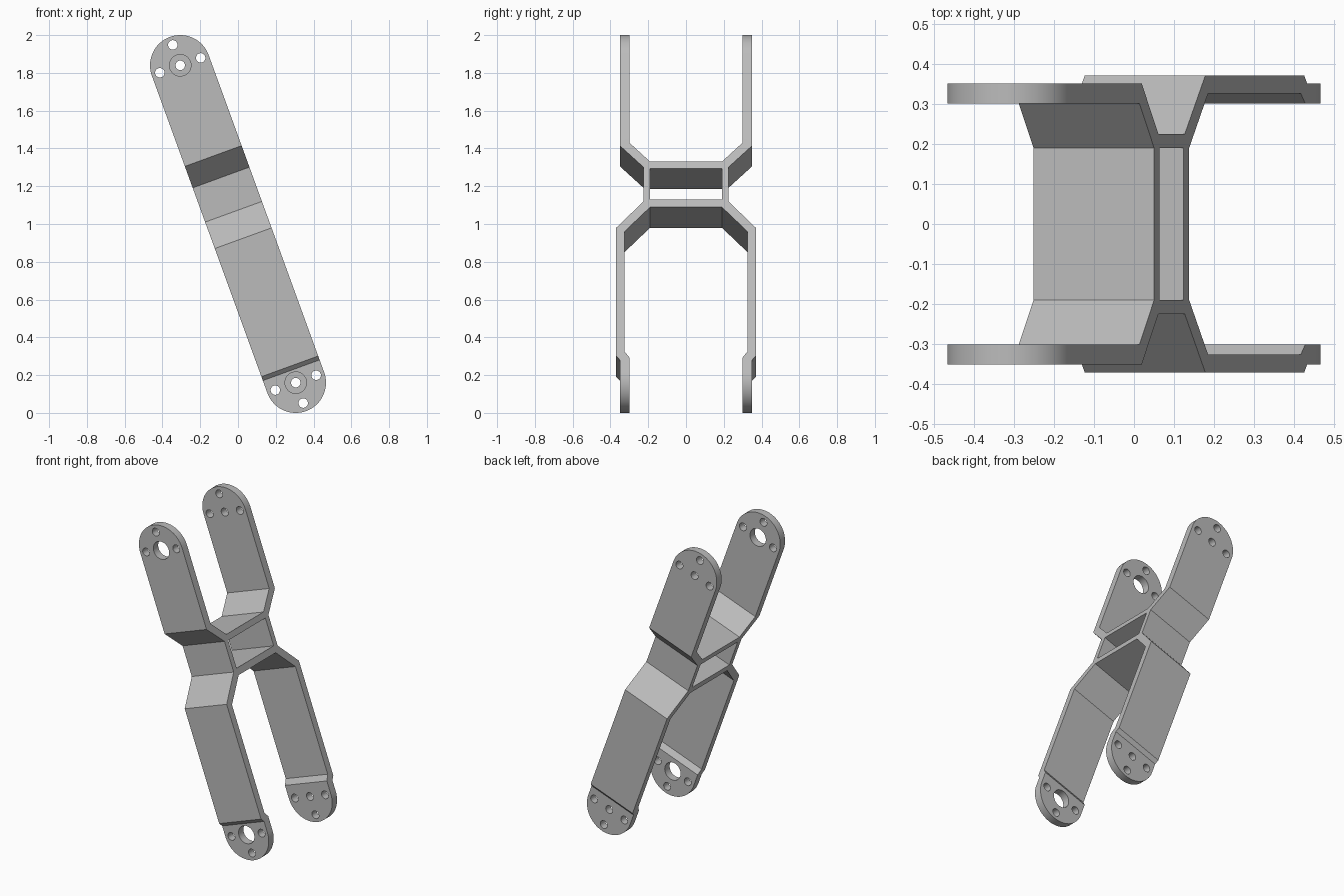
import bpy, bmesh, math
from mathutils import Matrix, Vector

cube = bpy.data.objects.get("Cube")
if cube:
    bpy.data.objects.remove(cube, do_unlink=True)

REACH = 0.894     # centre to end pivot
RADIUS = 0.16     # rounded end, also half the width
BOLT_CIRCLE = 0.115
TILT = math.radians(-20)

grey = bpy.data.materials.new("matte_grey")
grey.use_nodes = True
grey.diffuse_color = (0.5, 0.5, 0.5, 1)
grey.node_tree.nodes["Principled BSDF"].inputs["Base Color"].default_value = (0.5, 0.5, 0.5, 1)


def prism(name, points, sweep):
    """Extrude a closed outline of 3D points along sweep."""
    bm = bmesh.new()
    face = bm.faces.new([bm.verts.new(p) for p in points])
    ext = bmesh.ops.extrude_face_region(bm, geom=[face])
    moved = [g for g in ext["geom"] if isinstance(g, bmesh.types.BMVert)]
    bmesh.ops.translate(bm, verts=moved, vec=sweep)
    bmesh.ops.recalc_face_normals(bm, faces=bm.faces)
    mesh = bpy.data.meshes.new(name)
    bm.to_mesh(mesh)
    bm.free()
    mesh.materials.append(grey)
    obj = bpy.data.objects.new(name, mesh)
    bpy.context.collection.objects.link(obj)
    return obj


def arc(x, z, r, start, end, steps, y):
    angles = [start + (end - start) * i / steps for i in range(steps + 1)]
    return [Vector((x + r * math.cos(a), y, z + r * math.sin(a))) for a in angles]


def cut(target, cutter, operation):
    cutter.hide_render = True
    mod = target.modifiers.new("cut", 'BOOLEAN')
    mod.operation = operation
    mod.solver = 'EXACT'
    mod.object = cutter
    bpy.context.view_layer.objects.active = target
    bpy.ops.object.modifier_apply(modifier=mod.name)
    bpy.data.objects.remove(cutter, do_unlink=True)


# Double fork profile: one half as (depth, height), mirrored for the other
half = [(.19, .293), (.30, .40), (.30, 1.2), (.35, 1.2), (.35, .383),
        (.225, .262), (.225, .069), (.37, -.08), (.37, -.802), (.35, -.824),
        (.35, -1.2), (.30, -1.2), (.30, -.81), (.325, -.777), (.325, -.10), (.19, .037)]
outline = half + [(-y, z) for y, z in reversed(half)]
bracket = prism("double_fork_bracket", [(-.2, y, z) for y, z in outline], (.4, 0, 0))

# Window between the two cross bars
window = [(-.19, .08), (.19, .08), (.19, .255), (-.19, .255)]
cut(bracket, prism("window_cutter", [(-.3, y, z) for y, z in window], (.6, 0, 0)), 'DIFFERENCE')

# Trim to the long round-ended outline
stadium = (arc(0, REACH, RADIUS, 0, math.pi, 40, -.5)
           + arc(0, -REACH, RADIUS, math.pi, 2 * math.pi, 40, -.5))
cut(bracket, prism("outline_cutter", stadium, (0, 1, 0)), 'INTERSECT')


def drill(x, z, r, y, depth):
    ring = arc(x, z, r, 0, 2 * math.pi, 32, y)[:-1]
    cut(bracket, prism("hole_cutter", ring, (0, depth, 0)), 'DIFFERENCE')


# Bolt holes through both plates, wide pivot in front and small pivot behind
for end in (1, -1):
    z = end * REACH
    for x, dz in ((BOLT_CIRCLE, 0), (-BOLT_CIRCLE, 0), (0, end * BOLT_CIRCLE)):
        drill(x, z + dz, .025, -.5, 1)
    drill(0, z, .057, -.5, .5)
    drill(0, z, .025, 0, .5)

# Lean the bracket and stand it on the floor
bracket.data.transform(Matrix.Translation((0, 0, 1)) @ Matrix.Rotation(TILT, 4, 'Y'))
bpy.ops.object.select_all(action='DESELECT')
bracket.select_set(True)
bpy.context.view_layer.objects.active = bracket
bpy.ops.object.shade_smooth_by_angle(angle=math.radians(20))
